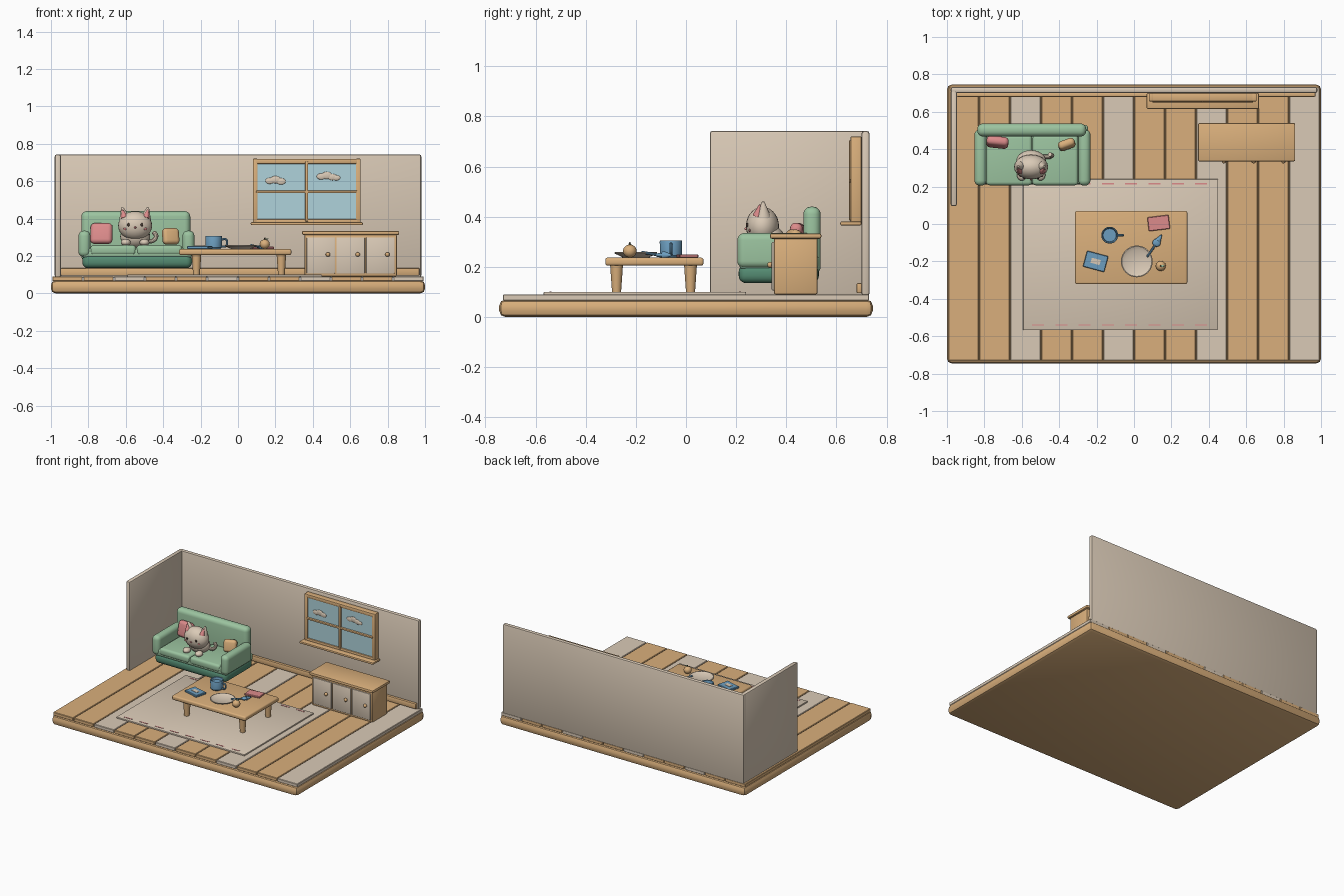
import bpy, bmesh, math
from mathutils import Matrix, Vector

if "Cube" in bpy.data.objects:
    bpy.data.objects.remove(bpy.data.objects["Cube"])


def material(name, r, g, b):
    m = bpy.data.materials.new(name)
    m.use_nodes = True
    m.diffuse_color = (r, g, b, 1)
    m.node_tree.nodes["Principled BSDF"].inputs["Base Color"].default_value = (r, g, b, 1)
    return m


WOOD = material("warm wood", .70, .43, .20)
CREAM = material("cream", .70, .59, .47)
GREEN = material("soft green", .33, .55, .35)
DEEP = material("deep green", .09, .26, .17)
PINK = material("dusty pink", .72, .26, .26)
BLUE = material("cup blue", .15, .34, .52)
GLASS = material("pale sky", .43, .65, .71)
DARK = material("dark brown", .06, .04, .03)
made = []


def finish(name, bm, mat):
    mesh = bpy.data.meshes.new(name)
    bmesh.ops.recalc_face_normals(bm, faces=bm.faces)
    bm.to_mesh(mesh)
    bm.free()
    mesh.materials.append(mat)
    ob = bpy.data.objects.new(name, mesh)
    bpy.context.collection.objects.link(ob)
    made.append(ob)
    return ob


def box(name, x, y, z, mat, bevel=0, segs=2):
    """Rounded box from its extents on each axis."""
    bm = bmesh.new()
    bmesh.ops.create_cube(bm, size=1)
    size = Vector((x[1] - x[0], y[1] - y[0], z[1] - z[0]))
    bmesh.ops.scale(bm, vec=size, verts=bm.verts)
    if bevel:
        bmesh.ops.bevel(bm, geom=bm.edges[:], offset=bevel, segments=segs,
                        profile=.5, affect='EDGES', clamp_overlap=True)
    ob = finish(name, bm, mat)
    ob.location = (sum(x) / 2, sum(y) / 2, sum(z) / 2)
    return ob


def slab(name, at, size, mat, bevel=0, segs=2, rot=(0, 0, 0)):
    """Rounded box from centre, size and rotation in degrees."""
    ext = [(c - s / 2, c + s / 2) for c, s in zip(at, size)]
    ob = box(name, *ext, mat, bevel, segs)
    ob.rotation_euler = [math.radians(a) for a in rot]
    return ob


def ball(name, at, radii, mat):
    bm = bmesh.new()
    bmesh.ops.create_uvsphere(bm, u_segments=24, v_segments=14, radius=1)
    bmesh.ops.scale(bm, vec=radii, verts=bm.verts)
    ob = finish(name, bm, mat)
    ob.location = at
    return ob


def cone(name, at, r1, r2, h, mat, rot=(0, 0, 0), sides=20):
    bm = bmesh.new()
    bmesh.ops.create_cone(bm, cap_ends=True, segments=sides, radius1=r1, radius2=r2, depth=h)
    ob = finish(name, bm, mat)
    ob.location = at
    ob.rotation_euler = [math.radians(a) for a in rot]
    return ob


def lathe(name, at, profile, mat):
    """Turned part from radius and height pairs."""
    bm = bmesh.new()
    vs = [bm.verts.new((r, 0, z)) for r, z in profile]
    es = [bm.edges.new(p) for p in zip(vs, vs[1:])]
    bmesh.ops.spin(bm, geom=vs + es, cent=(0, 0, 0), axis=(0, 0, 1), angle=math.tau, steps=32)
    bmesh.ops.remove_doubles(bm, verts=bm.verts, dist=.0002)
    ob = finish(name, bm, mat)
    ob.location = at
    return ob


def tube(name, points, radius, mat):
    """Round rod along a smooth path."""
    cu = bpy.data.curves.new(name, 'CURVE')
    cu.dimensions = '3D'
    cu.bevel_depth, cu.bevel_resolution, cu.use_fill_caps = radius, 3, True
    sp = cu.splines.new('BEZIER')
    sp.bezier_points.add(len(points) - 1)
    for p, co in zip(sp.bezier_points, points):
        p.co = co
        p.handle_left_type = p.handle_right_type = 'AUTO'
    tmp = bpy.data.objects.new(name, cu)
    bpy.context.collection.objects.link(tmp)
    bpy.context.view_layer.update()
    mesh = bpy.data.meshes.new_from_object(tmp.evaluated_get(bpy.context.evaluated_depsgraph_get()))
    bpy.data.objects.remove(tmp)
    mesh.materials.clear()
    mesh.materials.append(mat)
    ob = bpy.data.objects.new(name, mesh)
    bpy.context.collection.objects.link(ob)
    made.append(ob)


# Floor, planks and walls
box("floor_base", (-1, 1), (-.745, .745), (0, .07), WOOD, .025, 2)
step = 1.99 / 12
for i in range(12):
    x = -.995 + i * step
    box("floor_plank", (x + .002, x + step - .002), (-.73, .73), (.065, .09),
        CREAM if i % 3 == 2 else WOOD, .003, 1)
box("back_wall", (-.98, .98), (.70, .732), (.085, .742), CREAM, .01)
box("side_wall", (-.98, -.947), (.095, .715), (.085, .742), CREAM, .01)
box("baseboard", (-.947, .97), (.68, .702), (.095, .135), WOOD, .005)

# Rug with stitched ends
box("rug", (-.593, .45), (-.568, .24), (.088, .1), CREAM, .004)
for y in (-.54, .215):
    for i in range(8):
        slab("rug_stitch", (-.513 + i * .1245, y, .1005), (.064, .008, .003), PINK)

# Window
box("window_glass", (.09, .645), (.665, .68), (.38, .71), GLASS)
for x in (.092, .643):
    slab("window_side", (x, .678, .545), (.026, .044, .35), WOOD, .005)
for z in (.706, .384):
    slab("window_rail", (.3675, .678, z), (.577, .044, .026), WOOD, .005)
slab("window_mullion", (.3675, .665, .545), (.016, .03, .32), WOOD, .004)
slab("window_crossbar", (.3675, .665, .543), (.54, .03, .013), WOOD, .004)
box("window_sill", (.068, .668), (.615, .70), (.365, .381), WOOD, .006)
for cx, cz in ((.2, .602), (.475, .625)):
    for dx, dz, r in ((-.03, 0, .022), (0, .006, .026), (.03, -.003, .023)):
        ball("cloud", (cx + dx, .662, cz + dz), (r * 1.1, .006, r * .75), CREAM)
ball("cloud", (.525, .662, .618), (.022, .006, .014), CREAM)

# Sofa
box("sofa_base", (-.832, -.246), (.21, .53), (.135, .21), DEEP, .03, 4)
box("sofa_body", (-.832, -.246), (.213, .53), (.19, .245), GREEN, .015, 3)
box("sofa_back", (-.838, -.255), (.468, .537), (.17, .44), GREEN, .03, 5)
for x in (-.853, -.297):
    box("sofa_arm", (x, x + .064), (.205, .505), (.195, .335), GREEN, .028, 5)
for x in (-.79, -.543):
    box("seat_cushion", (x, x + .245), (.207, .475), (.205, .258), GREEN, .018, 4)
slab("pink_pillow", (-.73, .437, .32), (.118, .05, .112), PINK, .022, 4, (-12, 0, -6))
slab("small_pillow", (-.36, .425, .305), (.092, .045, .088), WOOD, .02, 4, (-12, 0, 20))

# Cat
CX = -.55
ball("cat_body", (CX, .335, .305), (.08, .06, .062), CREAM)
ball("cat_head", (CX, .305, .362), (.091, .066, .077), CREAM)
ball("cat_nose", (CX, .2385, .352), (.007, .005, .005), PINK)
for s in (-1, 1):
    cone("cat_ear", (CX + s * .062, .308, .43), .031, .005, .062, CREAM, (0, s * 14, 0))
    cone("cat_inner_ear", (CX + s * .063, .29, .426), .02, .003, .046, PINK, (-10, s * 14, 0))
    ball("cat_eye", (CX + s * .036, .2445, .367), (.007, .005, .009), DARK)
    ball("cat_cheek", (CX + s * .054, .254, .345), (.01, .004, .006), PINK)
    ball("cat_paw", (CX + s * .05, .262, .272), (.026, .03, .019), CREAM)
tube("cat_tail", [(-.49, .36, .28), (-.455, .36, .282), (-.438, .365, .305), (-.45, .372, .328)],
     .012, CREAM)

# Coffee table
box("table_top", (-.315, .285), (-.322, .07), (.205, .237), WOOD, .01, 3)
for x in (-.222, .232):
    for y in (-.277, .018):
        cone("table_leg", (x, y, .156), .018, .026, .115, WOOD)

# Mug and plate
lathe("mug", (-.13, -.06, .237), [(0, 0), (.036, 0), (.043, .008), (.045, .064), (.043, .069),
                                  (.038, .066), (.035, .05), (0, .05)], BLUE)
tube("mug_handle", [(-.09, -.06, .288), (-.064, -.06, .288), (-.058, -.06, .27),
                    (-.066, -.06, .253), (-.09, -.06, .25)], .006, BLUE)
lathe("plate", (.015, -.2, .237), [(0, 0), (.05, 0), (.084, .016), (.085, .021), (.08, .022),
                                   (.062, .013), (0, .01)], CREAM)

# Books, spoon and fruit
slab("pink_book", (.132, .005, .243), (.115, .075, .013), PINK, .003, 1, (0, 0, 7))
slab("blue_book", (-.205, -.2, .245), (.118, .088, .016), BLUE, .003, 1, (0, 0, -15))
slab("book_label", (-.205, -.2, .2535), (.05, .028, .003), CREAM, 0, 1, (0, 0, -15))
tube("spoon_handle", [(.07, -.175, .258), (.095, -.14, .252), (.118, -.105, .247)], .006, BLUE)
ball("spoon_bowl", (.121, -.1, .247), (.022, .022, .009), BLUE)
cone("spoon_tip", (.138, -.073, .247), .017, .002, .04, BLUE, (90, 0, 148))
ball("fruit", (.143, -.224, .263), (.027, .027, .026), WOOD)
cone("fruit_stem", (.143, -.224, .291), .004, .003, .014, DARK, (0, 8, 0))
ball("fruit_leaf", (.152, -.224, .291), (.011, .006, .003), GREEN)

# Cabinet with three doors
box("cabinet_body", (.355, .85), (.35, .525), (.09, .315), WOOD, .008)
box("cabinet_top", (.342, .862), (.335, .54), (.312, .334), WOOD, .008)
for i in range(3):
    x = .367 + i * .159
    box("cabinet_door", (x, x + .152), (.342, .354), (.106, .3), CREAM, .004)
    ball("cabinet_knob", (x + .114, .336, .208), (.012, .012, .012), WOOD)

# Smooth shading with sharp edges kept
bpy.ops.object.select_all(action='DESELECT')
for ob in made:
    ob.select_set(True)
bpy.context.view_layer.objects.active = made[0]
bpy.ops.object.shade_smooth_by_angle(angle=math.radians(35))
